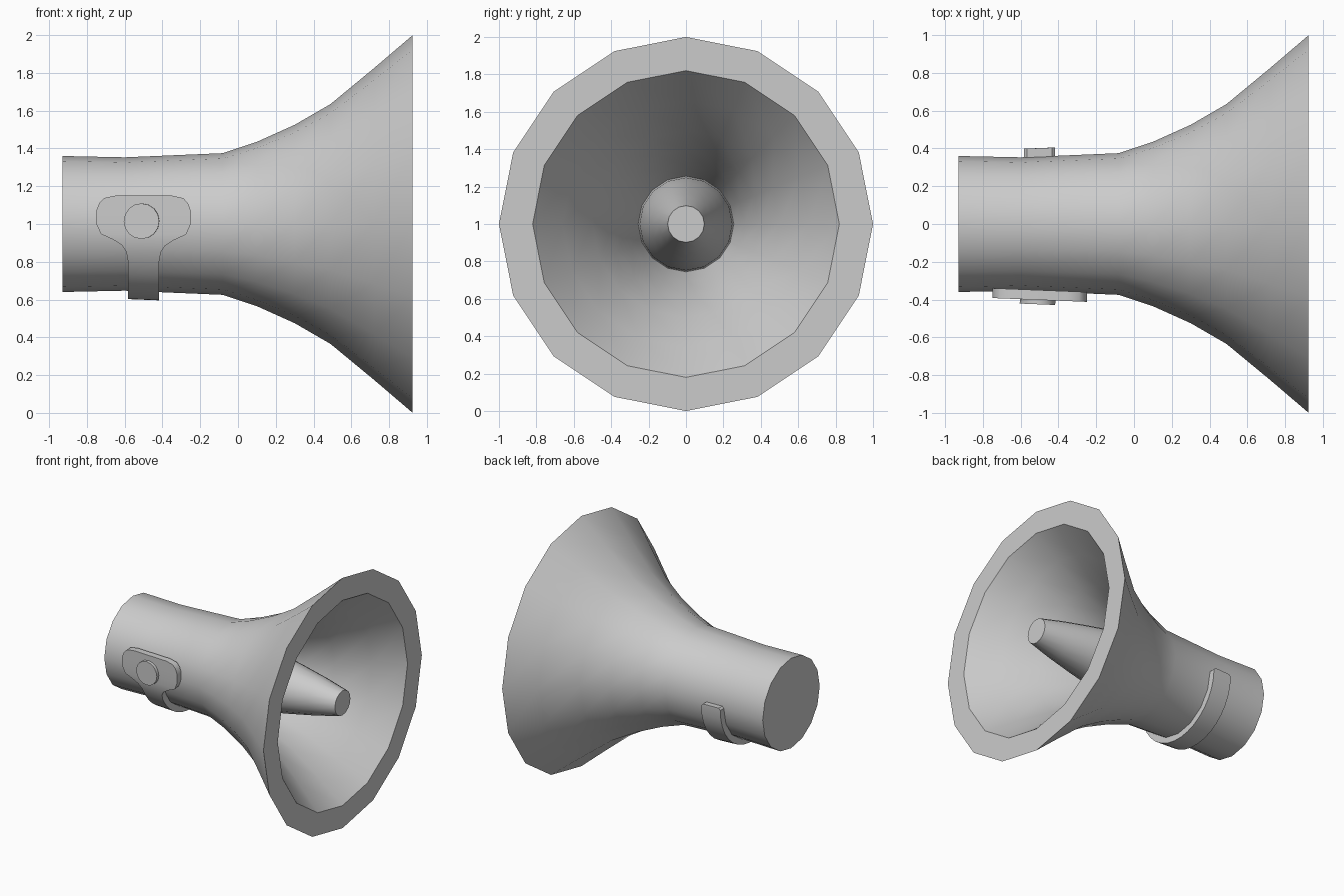
import bpy, bmesh, math
from mathutils import Matrix

cube = bpy.data.objects.get("Cube")
if cube:
    bpy.data.objects.remove(cube, do_unlink=True)

grey = bpy.data.materials.new("light_grey")
grey.use_nodes = True
colour = (0.6, 0.6, 0.6, 1)
grey.diffuse_color = colour
grey.node_tree.nodes["Principled BSDF"].inputs["Base Color"].default_value = colour


def finish(name, bm):
    """Turn a bmesh into a smooth shaded object with sharp edges kept."""
    bmesh.ops.recalc_face_normals(bm, faces=bm.faces[:])
    mesh = bpy.data.meshes.new(name)
    bm.to_mesh(mesh)
    bm.free()
    mesh.materials.append(grey)
    obj = bpy.data.objects.new(name, mesh)
    bpy.context.collection.objects.link(obj)
    bpy.ops.object.select_all(action='DESELECT')
    obj.select_set(True)
    bpy.context.view_layer.objects.active = obj
    bpy.ops.object.shade_smooth_by_angle(angle=math.radians(35))
    return obj


def lathe(name, profile, sides=16):
    """Spin (x, radius) points around the long axis and cap both ends."""
    bm = bmesh.new()
    rings = []
    for x, r in profile:
        ring = []
        for i in range(sides):
            a = math.tau * i / sides
            ring.append(bm.verts.new((x, r * math.sin(a), 1 + r * math.cos(a))))
        rings.append(ring)
    for a, b in zip(rings, rings[1:]):
        for i in range(sides):
            j = (i + 1) % sides
            bm.faces.new((a[i], a[j], b[j], b[i]))
    bm.faces.new(rings[0])
    bm.faces.new(rings[-1])
    return finish(name, bm)


# Flared horn: outer wall, flat rim, inner wall down to the throat
outer = [(-0.93, 0.36), (-0.6, 0.353), (-0.08, 0.375), (0.1, 0.435),
         (0.3, 0.525), (0.49, 0.635), (0.72, 0.825), (0.925, 1.0)]
inner = [(0.925, 0.82), (0.72, 0.66), (0.5, 0.5), (0.3, 0.395),
         (0.1, 0.31), (-0.08, 0.256)]
lathe("horn", outer + inner)

# Central cone inside the horn
lathe("inner_cone", [(-0.08, 0.255), (0.1, 0.248), (0.3, 0.222), (0.5, 0.187),
                     (0.72, 0.145), (0.925, 0.098)])

# Trigger plate and strap: rows of (distance along path, left x, right x).
# The path runs straight down the front, then wraps under to the back.
R = 0.402
MID = -0.5
rows = [(0.15, -0.65, -0.35), (0.137, -0.71, -0.29), (0.11, -0.735, -0.265),
        (0.07, -0.75, -0.25), (0.0, -0.75, -0.25), (-0.055, -0.725, -0.275),
        (-0.085, -0.66, -0.34), (-0.115, -0.615, -0.385),
        (-0.15, -0.592, -0.408), (-0.21, -0.582, -0.418)]
strap_end = -math.pi * R
steps = 14
for i in range(1, steps + 1):
    rows.append((-0.21 + (strap_end + 0.21) * i / steps, -0.582, -0.418))
rows.append((strap_end - 0.015, -0.567, -0.433))


def path_point(x, t, depth):
    r = R * (1 + 0.1 * (x - MID)) - depth
    if t > 0:
        return (x, -r, 1 + t)
    a = -t / R
    return (x, -r * math.cos(a), 1 - r * math.sin(a))


bm = bmesh.new()
loops = []
for t, left, right in rows:
    loops.append([bm.verts.new(path_point(x, t, d)) for x, d in
                  ((left, 0), (right, 0), (right, 0.052), (left, 0.052))])
for a, b in zip(loops, loops[1:]):
    for i in range(4):
        j = (i + 1) % 4
        bm.faces.new((a[i], a[j], b[j], b[i]))
bm.faces.new(loops[0])
bm.faces.new(loops[-1])
finish("trigger_plate_and_strap", bm)

# Round button on the plate
bm = bmesh.new()
bmesh.ops.create_cone(bm, cap_ends=True, segments=16, radius1=0.094,
                      radius2=0.094, depth=0.06,
                      matrix=Matrix.Translation((-0.51, -0.395, 1.015))
                      @ Matrix.Rotation(math.radians(-2.3), 4, 'Z')
                      @ Matrix.Rotation(math.pi / 2, 4, 'X'))
finish("button", bm)
